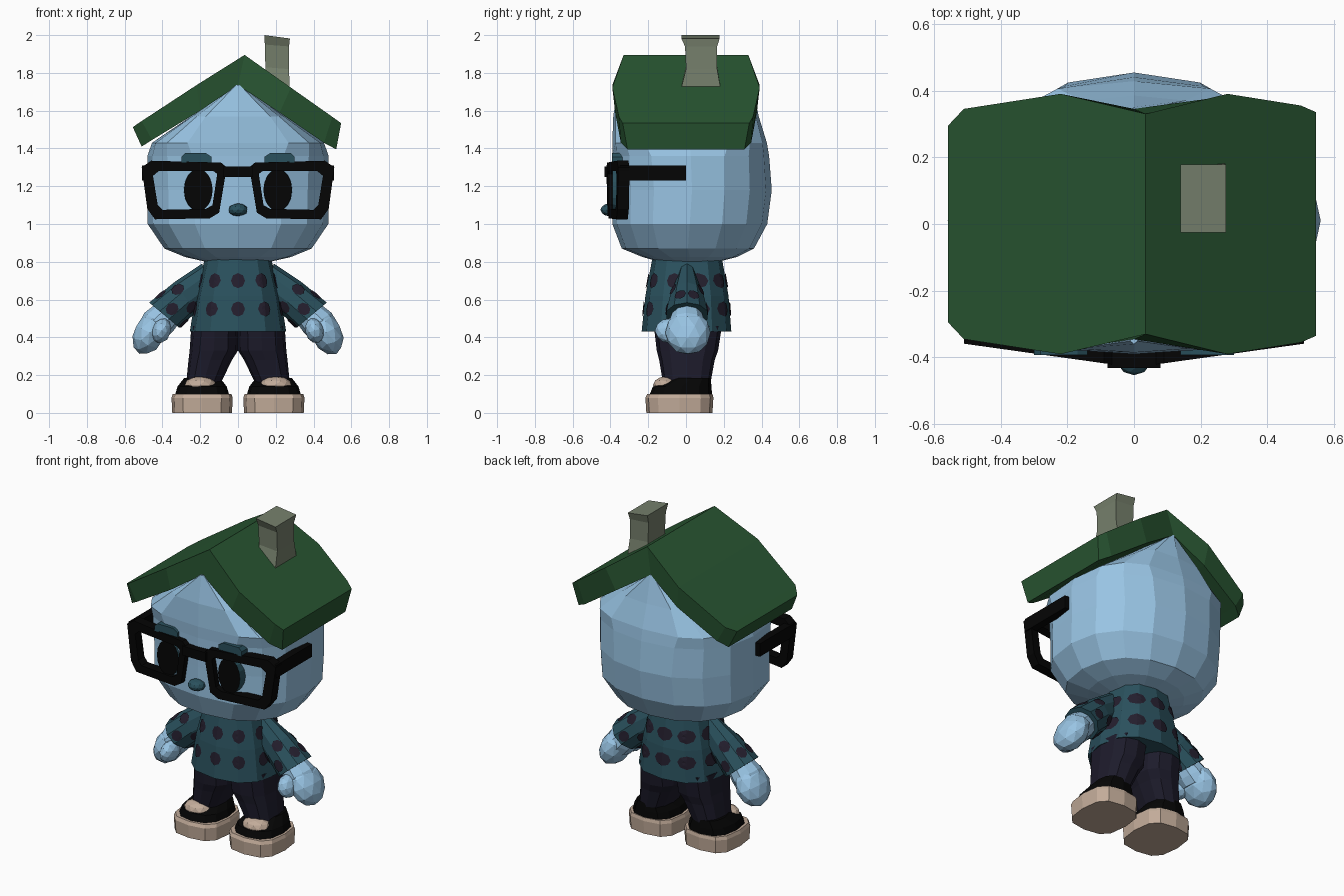
import bpy, bmesh, math
from mathutils import Vector, Matrix
from mathutils.bvhtree import BVHTree

if "Cube" in bpy.data.objects:
    bpy.data.objects.remove(bpy.data.objects["Cube"])


def material(name, r, g, b):
    m = bpy.data.materials.new(name)
    m.diffuse_color = (r, g, b, 1)
    m.use_nodes = True
    m.node_tree.nodes["Principled BSDF"].inputs["Base Color"].default_value = m.diffuse_color
    return m


BLUE = material("sky blue", 0.315, 0.55, 0.77)
GREEN = material("roof green", 0.021, 0.09, 0.031)
TEAL = material("dark teal", 0.023, 0.082, 0.11)
STONE = material("chimney stone", 0.18, 0.215, 0.15)
BLACK = material("black", 0.0015, 0.0015, 0.0015)
NAVY = material("trouser navy", 0.012, 0.011, 0.024)
PLUM = material("dot plum", 0.017, 0.013, 0.026)
BEIGE = material("sole beige", 0.54, 0.41, 0.32)


def finish(name, bm, *mats):
    bmesh.ops.recalc_face_normals(bm, faces=bm.faces)
    me = bpy.data.meshes.new(name)
    bm.to_mesh(me)
    bm.free()
    ob = bpy.data.objects.new(name, me)
    for m in mats:
        me.materials.append(m)
    bpy.context.collection.objects.link(ob)
    return ob


def loft(name, rings, *mats, closed=False):
    """Skin a list of point rings; cap the ends, or join last to first."""
    bm = bmesh.new()
    vs = [[bm.verts.new(p) for p in r] for r in rings]
    n = len(vs[0])
    pairs = list(zip(vs, vs[1:])) + ([(vs[-1], vs[0])] if closed else [])
    for a, b in pairs:
        for i in range(n):
            j = (i + 1) % n
            bm.faces.new((a[i], a[j], b[j], b[i]))
    if not closed:
        bm.faces.new(vs[0])
        bm.faces.new(vs[-1])
    return finish(name, bm, *mats)


def oval(z, hx, yf, yb, cx=0, n=12, e=2.5, eb=None):
    """Horizontal superellipse ring between yf and yb; eb is the exponent at the back."""
    pts = []
    for k in range(n):
        a = 2 * math.pi * k / n
        c, s = math.cos(a), math.sin(a)
        q = (eb or e) if s > 1e-6 else e
        x = math.copysign(abs(c) ** (2 / q), c) if abs(c) > 1e-6 else 0
        y = math.copysign(abs(s) ** (2 / q), s) if abs(s) > 1e-6 else 0
        pts.append((cx + hx * x, (yf + yb) / 2 + (yb - yf) / 2 * y, z))
    return pts


def box(name, x0, x1, y0, y1, z0, z1, mat):
    return loft(name, [[(x0, y0, z), (x1, y0, z), (x1, y1, z), (x0, y1, z)] for z in (z0, z1)], mat)


def blob(name, c, r, mat, tilt=0, sub=2):
    bm = bmesh.new()
    mx = Matrix.Translation(c) @ Matrix.Rotation(tilt, 4, 'Y') @ Matrix.Diagonal((*r, 1))
    bmesh.ops.create_icosphere(bm, subdivisions=sub, radius=1, matrix=mx)
    return finish(name, bm, mat)


def dots(name, target, specs, mat):
    """Thin dots laid on a part: each spec is (axis point, outward, tangent 1, tangent 2)."""
    tree = BVHTree.FromPolygons([v.co for v in target.data.vertices],
                                [p.vertices for p in target.data.polygons])
    bm = bmesh.new()
    for c, d, t1, t2 in specs:
        d = d.normalized()
        offs = [Vector()] + [(t1 * math.cos(k * math.pi / 4) + t2 * math.sin(k * math.pi / 4)) * f
                             for f in (0.5, 1) for k in range(8)]
        hits = [tree.ray_cast(c + d * 0.6 + o, -d)[0] for o in offs]
        if None in hits:
            continue
        v = [bm.verts.new(h + d * 0.006) for h in hits]
        for k in range(8):
            j = (k + 1) % 8
            bm.faces.new((v[0], v[1 + k], v[1 + j]))
            bm.faces.new((v[1 + k], v[9 + k], v[9 + j], v[1 + j]))
    return finish(name, bm, mat)


# Head with a gable top: (z, half width, front y, back y, front and back exponents)
head = [(0.80, .17, -.14, .17, 2, 2), (0.825, .28, -.23, .27, 2.2, 2.1), (0.87, .39, -.34, .36, 2.4, 2.2),
        (1.00, .478, -.39, .43, 2.6, 2.2), (1.18, .482, -.39, .454, 2.6, 2.15), (1.36, .48, -.39, .44, 2.8, 2.3),
        (1.43, .455, -.39, .428, 3.6, 2.8), (1.57, .25, -.385, .385, 5, 4), (1.735, .015, -.36, .35, 6, 6)]
loft("head", [oval(z, hx, f, b, 0, 16, e, q) for z, hx, f, b, e, q in head], BLUE)

# Roof: stations across x, (top x, top z, half depth, bottom x, bottom z, half depth)
roof = [(-.557, 1.513, .295, -.51, 1.41, .31), (-.51, 1.545, .345, -.455, 1.445, .345),
        (-.22, 1.735, .39, -.20, 1.60, .375), (.035, 1.895, .33, 0, 1.735, .345),
        (.28, 1.722, .39, .22, 1.59, .375), (.50, 1.567, .355, .455, 1.43, .345),
        (.546, 1.534, .335, .52, 1.395, .31)]
loft("roof", [[(a, -h, z), (a, h, z), (b, g, w), (b, -g, w)] for a, z, h, b, w, g in roof], GREEN)

# Chimney, pinched in the middle
loft("chimney", [[(x0, y0, z), (x1, y0, z1), (x1, y1, z1), (x0, y1, z)] for z, z1, x0, x1, y0, y1 in
                 [(1.70, 1.68, .14, .275, -.035, .19), (1.83, 1.82, .145, .27, 0, .165),
                  (1.95, 1.94, .142, .27, -.005, .165), (2.0, 1.982, .14, .275, -.025, .178)]], STONE)

# Nose
blob("nose", (0, -.405, 1.075), (.052, .048, .034), TEAL)

# Shirt
shirt = loft("shirt", [oval(.43, .255, -.235, .24), oval(.62, .225, -.215, .225),
                       oval(.82, .175, -.178, .19)], TEAL)
spec = []
for z in (.70, .55):
    for k in range(10):
        a = -math.pi / 2 + k * math.pi / 5
        wide = 1.45 if 3 <= k <= 7 else 1
        spec.append((Vector((0, 0, z)), Vector((math.cos(a), math.sin(a), 0)),
                     Vector((-math.sin(a), math.cos(a), 0)) * .037 * wide, Vector((0, 0, .04))))
dots("shirt_dots", shirt, spec, PLUM)

outer = [(.06, 1.30), (.09, 1.325), (.46, 1.335), (.51, 1.30), (.48, 1.08), (.44, 1.025), (.15, 1.03), (.10, 1.06)]
inner = [(.11, 1.265), (.13, 1.28), (.42, 1.28), (.45, 1.255), (.425, 1.10), (.40, 1.075), (.17, 1.08), (.135, 1.10)]

for s, side in ((-1, "left"), (1, "right")):
    # Glasses rim and temple
    def rim(pts, off):
        return [(s * x, -.43 + .14 * x + off, z) for x, z in pts]
    loft(side + "_glasses_rim", [rim(outer, 0), rim(inner, 0), rim(inner, .06), rim(outer, .06)], BLACK, closed=True)
    box(side + "_glasses_temple", s * .46, s * .507, -.35, 0, 1.23, 1.31, BLACK)

    # Eye: teal disc with a black front face
    eye = loft(side + "_eye", [[(s * .21 + r * .075 * math.cos(a), y, 1.18 + r * .11 * math.sin(a))
                                for a in [k * math.pi / 8 for k in range(16)]]
                               for y, r in ((-.30, 1.04), (-.388, 1))], TEAL, BLACK)
    for p in eye.data.polygons:
        p.material_index = int(p.normal.y < -.9)

    # Eyebrow
    brow = [(.14, 1.325), (.30, 1.325), (.30, 1.355), (.28, 1.375), (.17, 1.375), (.14, 1.355)]
    loft(side + "_eyebrow", [[(s * x, y, z) for x, z in brow] for y in (-.31, -.392)], TEAL)

    # Sleeve: (centre x, z), (cross direction x, z), half depth
    def tube(name, data, mat):
        return loft(name, [[(s * (cx + ux * math.cos(a)), .005 + v * math.sin(a), cz + uz * math.cos(a))
                            for a in [k * math.pi / 5 for k in range(10)]]
                           for cx, cz, ux, uz, v in data], mat)
    sleeve = tube(side + "_sleeve", [(.16, .70, .03, .09, .05), (.28, .612, .057, .08, .09),
                                     (.39, .517, .08, .067, .115)], TEAL)
    axis = Vector((s * .23, 0, -.185)).normalized()
    up, dep = Vector((s * .185, 0, .23)).normalized(), Vector((0, 1, 0))
    spec = []
    for t, angles in ((.52, (50, 130, 230, 310)), (.82, (20, 90, 165, 195, 270, 340))):
        c = Vector((s * (.16 + .23 * t), .005, .70 - .183 * t))
        for a in map(math.radians, angles):
            spec.append((c, up * math.cos(a) + dep * math.sin(a),
                         (dep * math.cos(a) - up * math.sin(a)) * .032, axis * .036))
    dots(side + "_sleeve_dots", sleeve, spec, PLUM)

    # Wrist, hand and thumb
    tube(side + "_wrist", [(.35, .55, .055, .05, .07), (.42, .48, .075, .05, .095),
                           (.455, .43, .075, .035, .10)], BLUE)
    blob(side + "_hand", (s * .467, .01, .425), (.083, .12, .125), BLUE, -s * .46)
    blob(side + "_thumb", (s * .405, -.085, .435), (.05, .08, .068), BLUE, -s * .3)

    # Trouser leg
    loft(side + "_trouser_leg", [oval(.16, .092, -.122, .13, s * .182), oval(.28, .115, -.142, .152, s * .147),
                                 oval(.33, .128, -.155, .17, s * .128), oval(.46, .125, -.17, .19, s * .122)], NAVY)

    # Shoe: sole, upper and tongue
    loft(side + "_shoe_sole", [oval(0, .158, -.21, .14, s * .19, e=3), oval(.08, .162, -.215, .145, s * .19, e=3),
                               oval(.10, .155, -.205, .14, s * .19, e=3)], BEIGE)
    loft(side + "_shoe_upper", [oval(.09, .145, -.195, .138, s * .19), oval(.14, .13, -.175, .135, s * .19),
                                oval(.185, .095, -.07, .13, s * .19)], BLACK)
    blob(side + "_shoe_tongue", (s * .20, -.105, .148), (.085, .07, .046), BEIGE)

# Glasses bridge
box("glasses_bridge", -.08, .08, -.432, -.385, 1.248, 1.305, BLACK)
